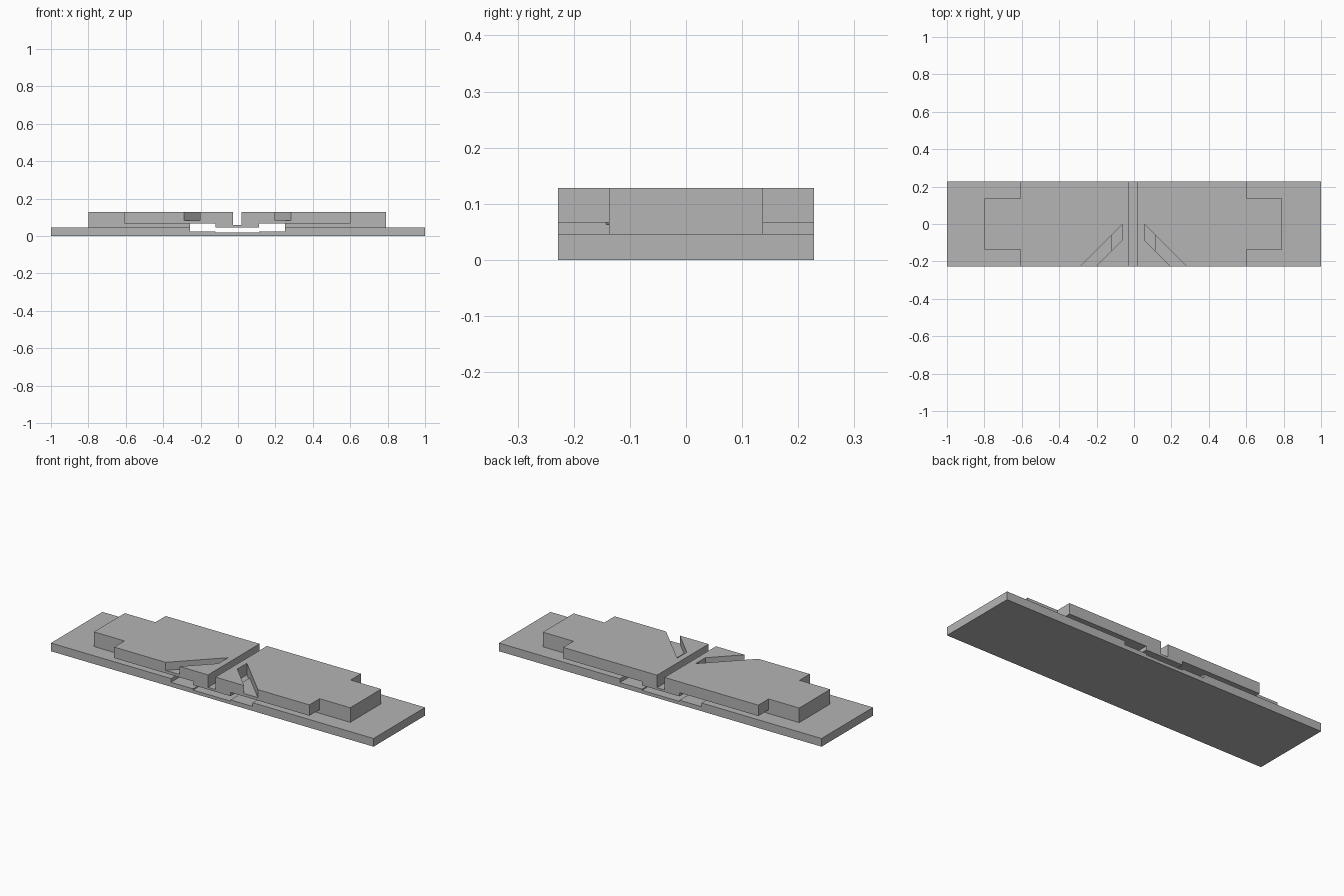
import bpy
import bmesh
from mathutils import Vector

if "Cube" in bpy.data.objects:
    bpy.data.objects.remove(bpy.data.objects["Cube"], do_unlink=True)

HALF_Y = 0.228     # half depth of the whole model
CORE_Y = 0.137     # half depth of the narrow end tongues
BASE_TOP = 0.046
SHELF = 0.067      # underside of the overhanging plate
TOP = 0.128
MID = -0.003       # centre line of the upper plate

grey = bpy.data.materials.new("plain_grey")
grey.use_nodes = True
colour = (0.46, 0.46, 0.46, 1)
grey.diffuse_color = colour
grey.node_tree.nodes["Principled BSDF"].inputs["Base Color"].default_value = colour


def prism(name, points, depth):
    """Extrude a closed 3D outline along the depth vector."""
    bm = bmesh.new()
    face = bm.faces.new([bm.verts.new(p) for p in points])
    moved = bmesh.ops.extrude_face_region(bm, geom=[face])["geom"]
    verts = [g for g in moved if isinstance(g, bmesh.types.BMVert)]
    bmesh.ops.translate(bm, vec=Vector(depth), verts=verts)
    bmesh.ops.recalc_face_normals(bm, faces=bm.faces)
    mesh = bpy.data.meshes.new(name)
    bm.to_mesh(mesh)
    bm.free()
    mesh.materials.append(grey)
    obj = bpy.data.objects.new(name, mesh)
    bpy.context.collection.objects.link(obj)
    return obj


def front_prism(name, outline, half):
    """Extrude an x-z outline through the depth of the model."""
    return prism(name, [(x, -half, z) for x, z in outline], (0, 2 * half, 0))


def combine(target, tool, operation):
    """Apply one boolean and drop the tool."""
    mod = target.modifiers.new("cut", "BOOLEAN")
    mod.operation, mod.object, mod.solver = operation, tool, "EXACT"
    graph = bpy.context.evaluated_depsgraph_get()
    mesh = bpy.data.meshes.new_from_object(target.evaluated_get(graph))
    target.modifiers.clear()
    target.data = mesh
    bpy.data.objects.remove(tool, do_unlink=True)


def mirrored(half_outline):
    """Complete a right-hand outline with its reflection about MID."""
    right = [(MID + x, z) for x, z in half_outline]
    left = [(MID - x, z) for x, z in reversed(half_outline)]
    return right + left


# Base slab with a shallow stepped channel across its middle
channel = mirrored([(0.116, 0.018), (0.116, 0.025), (0.253, 0.025), (0.253, BASE_TOP)])
base = front_prism("base_slab", [(-1, 0), (1, 0), (1, BASE_TOP)] + channel[3::-1]
                   + channel[:3:-1] + [(-1, BASE_TOP)], HALF_Y)

# Upper plate: two wings joined by a thin bridge under the centre slot
plate = front_prism("upper_plate", mirrored([
    (0.116, BASE_TOP), (0.116, SHELF), (0.605, SHELF), (0.605, TOP),
    (0.023, TOP), (0.023, 0.058)]), HALF_Y)

for side in (1, -1):
    # Narrow tongue that rests on the base and sticks out of each end
    tongue = front_prism("end_tongue", [
        (MID + side * x, z) for x, z in
        ((0.253, BASE_TOP), (0.795, BASE_TOP), (0.795, TOP), (0.253, TOP))], CORE_Y)
    combine(plate, tongue, "UNION")

    # Diagonal groove running out through the front edge
    groove = [(0.058, 0), (0.058, -0.085), (0.233, -0.26), (0.318, -0.26)]
    # Deeper pocket at the inner end of the groove
    pocket = [(0.058, 0), (0.058, -0.085), (0.116, -0.143), (0.116, -0.058)]
    for outline, floor in ((groove, 0.083), (pocket, 0.063)):
        cutter = prism("groove_cutter", [(MID + side * x, y, floor) for x, y in outline],
                       (0, 0, 0.1))
        cutter.hide_render = True
        combine(plate, cutter, "DIFFERENCE")

# Tidy the flat faces left by the cuts
bm = bmesh.new()
bm.from_mesh(plate.data)
bmesh.ops.remove_doubles(bm, verts=bm.verts, dist=0.0001)
bmesh.ops.dissolve_limit(bm, angle_limit=0.01, verts=bm.verts, edges=bm.edges)
bm.to_mesh(plate.data)
bm.free()
